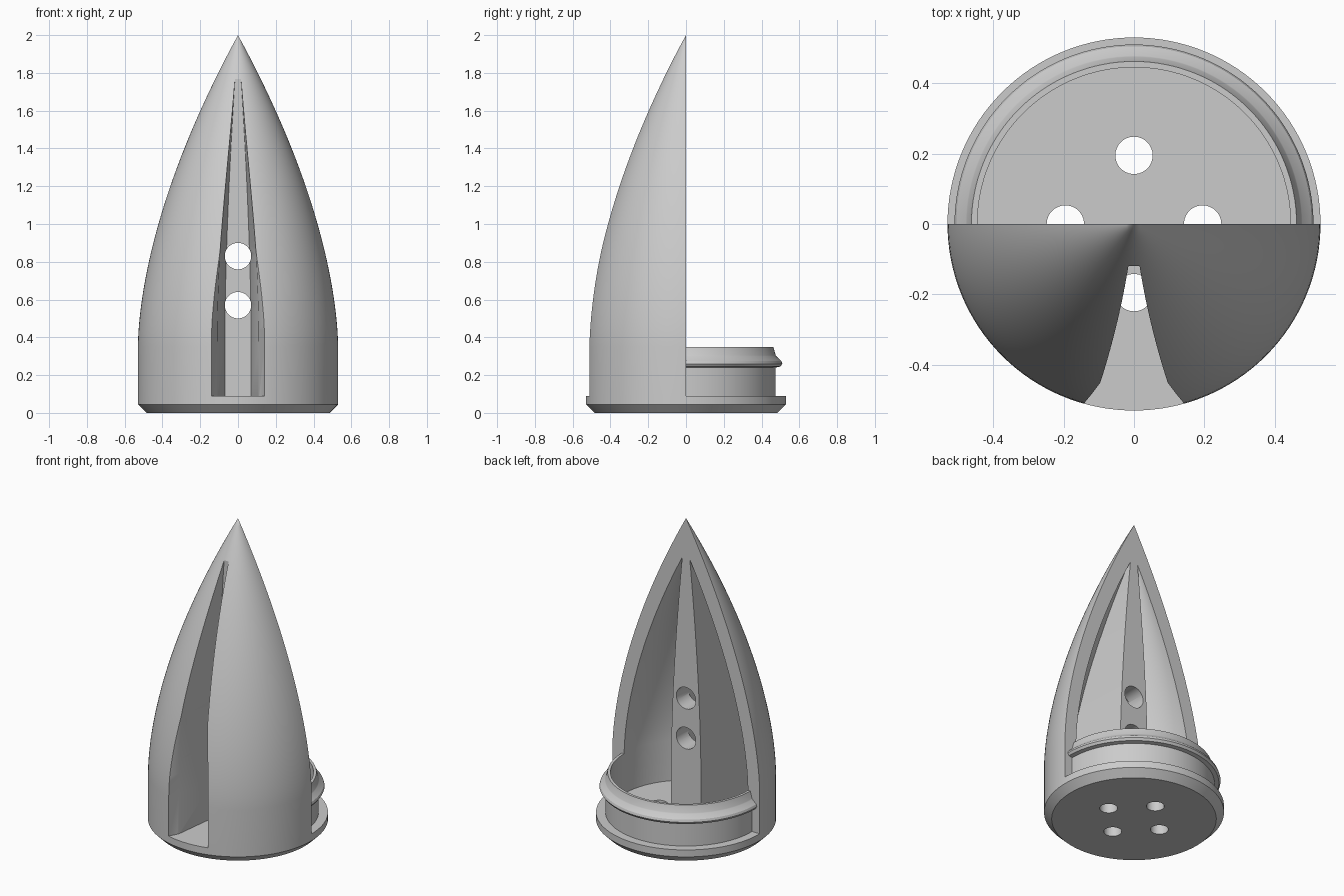
import bpy, bmesh, math
from mathutils import Matrix

if "Cube" in bpy.data.objects:
    bpy.data.objects.remove(bpy.data.objects["Cube"])

R, TOP, FLOOR, SHOULDER = 0.53, 2.0, 0.09, 0.35
SEG = 128

grey = bpy.data.materials.new("plain grey")
grey.use_nodes = True
colour = (0.6, 0.6, 0.6, 1)
grey.diffuse_color = colour
grey.node_tree.nodes["Principled BSDF"].inputs["Base Color"].default_value = colour


def taper(z):
    """Fraction of the full radius left at height z."""
    t = max(0, (z - SHOULDER) / (TOP - SHOULDER))
    return 1 - t ** 1.7


def finish(bm, name):
    bmesh.ops.remove_doubles(bm, verts=bm.verts, dist=1e-5)
    bmesh.ops.recalc_face_normals(bm, faces=bm.faces)
    mesh = bpy.data.meshes.new(name)
    bm.to_mesh(mesh)
    bm.free()
    mesh.materials.append(grey)
    ob = bpy.data.objects.new(name, mesh)
    bpy.context.collection.objects.link(ob)
    return ob


def lathe(name, profile, closed=False):
    """Spin a list of (radius, height) about the z axis."""
    bm = bmesh.new()
    verts = [bm.verts.new((r, 0, z)) for r, z in profile]
    pairs = list(zip(verts, verts[1:]))
    if closed:
        pairs.append((verts[-1], verts[0]))
    edges = [bm.edges.new(p) for p in pairs]
    bmesh.ops.spin(bm, geom=verts + edges, axis=(0, 0, 1), cent=(0, 0, 0),
                   angle=math.tau, steps=SEG, use_duplicate=False)
    return finish(bm, name)


def loft(name, half, heights):
    """Stack mirrored (half width, y) sections whose width follows the cone."""
    bm = bmesh.new()
    rings = []
    for z in heights:
        s = taper(z)
        pts = [(x * s, y) for x, y in half] + [(-x * s, y) for x, y in reversed(half)]
        rings.append([bm.verts.new((x, y, z)) for x, y in pts])
    n = len(rings[0])
    for a, b in zip(rings, rings[1:]):
        for i in range(n):
            j = (i + 1) % n
            bm.faces.new((a[i], a[j], b[j], b[i]))
    bm.faces.new(rings[0])
    bm.faces.new(rings[-1])
    return finish(bm, name)


def rod(name, centre, radius, length, along_y=False):
    bm = bmesh.new()
    turn = Matrix.Rotation(math.pi / 2, 4, 'X') if along_y else Matrix()
    bmesh.ops.create_cone(bm, cap_ends=True, segments=48, radius1=radius, radius2=radius,
                          depth=length, matrix=Matrix.Translation(centre) @ turn)
    return finish(bm, name)


def back_half(name):
    bm = bmesh.new()
    bmesh.ops.create_cube(bm, size=4, matrix=Matrix.Translation((0, 2, 0)))
    return finish(bm, name)


def cut(ob, *cutters):
    """Subtract the cutters, bake the result and drop them."""
    for c in cutters:
        m = ob.modifiers.new("cut", 'BOOLEAN')
        m.operation, m.solver, m.object = 'DIFFERENCE', 'EXACT', c
    bpy.context.view_layer.update()
    mesh = bpy.data.meshes.new_from_object(
        ob.evaluated_get(bpy.context.evaluated_depsgraph_get()))
    ob.modifiers.clear()
    ob.data = mesh
    for c in cutters:
        bpy.data.objects.remove(c)


def steps(lo, hi, n):
    return [lo + (hi - lo) * i / n for i in range(n + 1)]


# Half nose cone shell
outline = [(0, FLOOR), (R, FLOOR)]
outline += [(R * taper(z), z) for z in steps(SHOULDER, TOP, 40)]
shell = lathe("nose_cone_shell", outline)

# Hollow on both sides of the central channel
hollow = [(0, 0.02), (0.445, 0.02)]
for z in steps(SHOULDER, 1.9, 36):
    r = R * taper(z) - 0.085 - 0.03 * (1 - taper(z))
    if r > 0.005:
        hollow.append((r, z))
hollow.append((0, hollow[-1][1]))
cavity = lathe("cavity_cutter", hollow)
levels = [-0.1] + steps(SHOULDER, 1.95, 36)
cut(cavity, loft("channel_block", [(0.105, 0.02), (0.177, -0.6)], levels))

# Front slot with flared mouth, and two cross holes through its back plate
slot = loft("slot_cutter", [(0.07, -0.12), (0.11, -0.45), (0.14, -0.505), (0.15, -0.6)],
            [0.02] + steps(SHOULDER, 1.77, 32))
bores = [rod("bore_cutter", (0, -0.075, z), 0.07, 0.35, True) for z in (0.57, 0.83)]
cut(shell, back_half("half_cutter"), cavity, slot, *bores)

# Round base with chamfered foot and four screw holes
base = lathe("base_plate", [(0, 0), (0.485, 0), (R, 0.045), (R, FLOOR), (0, FLOOR)])
d = 0.195
cut(base, *[rod("screw_cutter", (x, y, 0.05), 0.053, 0.3)
            for x, y in ((d, 0), (-d, 0), (0, d), (0, -d))])

# Half collar with snap bead
collar = lathe("snap_collar", [
    (0.445, FLOOR), (0.475, FLOOR), (0.475, 0.24), (0.5, 0.245), (0.51, 0.26),
    (0.505, 0.275), (0.478, 0.3), (0.475, 0.305), (0.462, SHOULDER), (0.445, SHOULDER)], True)
front = back_half("half_cutter")
front.location.y = -4
cut(collar, front)

# Smooth shading with crisp edges
bpy.ops.object.select_all(action='DESELECT')
for ob in (shell, base, collar):
    ob.select_set(True)
bpy.context.view_layer.objects.active = shell
bpy.ops.object.shade_smooth_by_angle(angle=math.radians(25))
